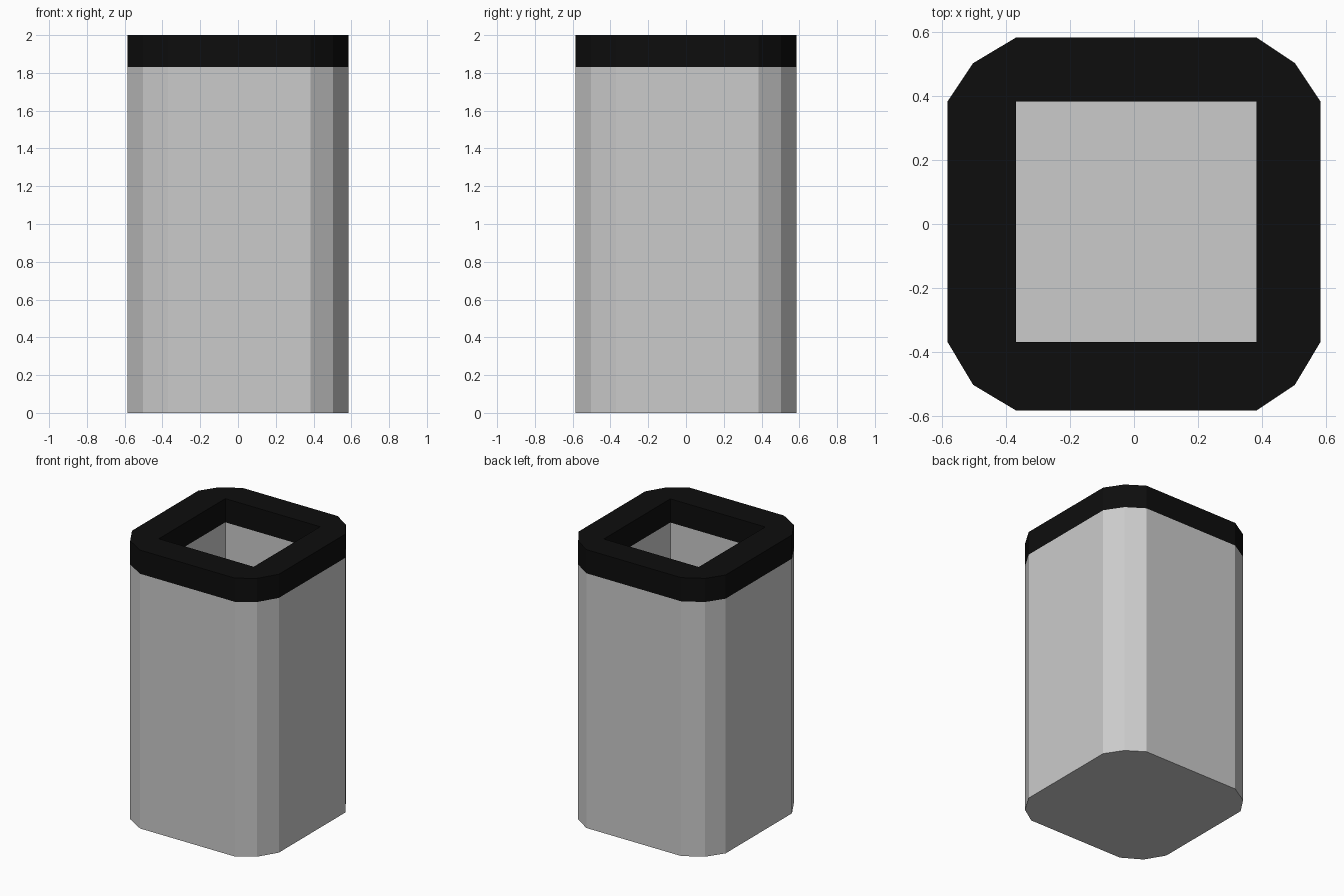
import bpy, bmesh

if "Cube" in bpy.data.objects:
    bpy.data.objects.remove(bpy.data.objects["Cube"])

R, C = 0.584, 0.504        # outer half width, mid-corner point
LO, HI = -0.37, 0.384      # inner opening limits (slightly off-centre)
RIM_Z, TOP_Z, FLOOR_Z = 1.83, 2.0, 0.17

# Opening corners anticlockwise; each has three outer points around it
inner = [(HI, HI), (LO, HI), (LO, LO), (HI, LO)]
outer = []
for x, y in inner:
    sx, sy = (1 if x > 0 else -1), (1 if y > 0 else -1)
    side, end = (sx * R, y), (x, sy * R)
    first, last = (side, end) if sx * sy > 0 else (end, side)
    outer += [first, (sx * C, sy * C), last]


def ring(bm, pts, z):
    return [bm.verts.new((x, y, z)) for x, y in pts]


def walls(bm, a, b):
    n = len(a)
    for i in range(n):
        j = (i + 1) % n
        bm.faces.new((a[i], a[j], b[j], b[i]))


def finish(bm, name):
    mesh = bpy.data.meshes.new(name)
    bm.to_mesh(mesh)
    bm.free()
    ob = bpy.data.objects.new(name, mesh)
    bpy.context.collection.objects.link(ob)
    return ob


# Body: outer wall, underside, inner wall and inner floor
bm = bmesh.new()
bottom = ring(bm, outer, 0)
walls(bm, bottom, ring(bm, outer, RIM_Z))
bm.faces.new(bottom[::-1])
floor = ring(bm, inner, FLOOR_Z)
walls(bm, ring(bm, inner, RIM_Z), floor)
bm.faces.new(floor)
finish(bm, "bin_body")

# Rim: black band with flat top around the opening
bm = bmesh.new()
o_top, i_top = ring(bm, outer, TOP_Z), ring(bm, inner, TOP_Z)
walls(bm, ring(bm, outer, RIM_Z), o_top)
walls(bm, i_top, ring(bm, inner, RIM_Z))
for k in range(4):
    a, b, c = o_top[3 * k:3 * k + 3]
    nxt = o_top[(3 * k + 3) % 12]
    bm.faces.new((i_top[k], a, b, c))
    bm.faces.new((i_top[k], c, nxt, i_top[(k + 1) % 4]))
rim = finish(bm, "bin_rim")
black = bpy.data.materials.new("black")
black.diffuse_color = (0.004, 0.004, 0.004, 1)
black.use_nodes = True
black.node_tree.nodes["Principled BSDF"].inputs["Base Color"].default_value = black.diffuse_color
rim.data.materials.append(black)
